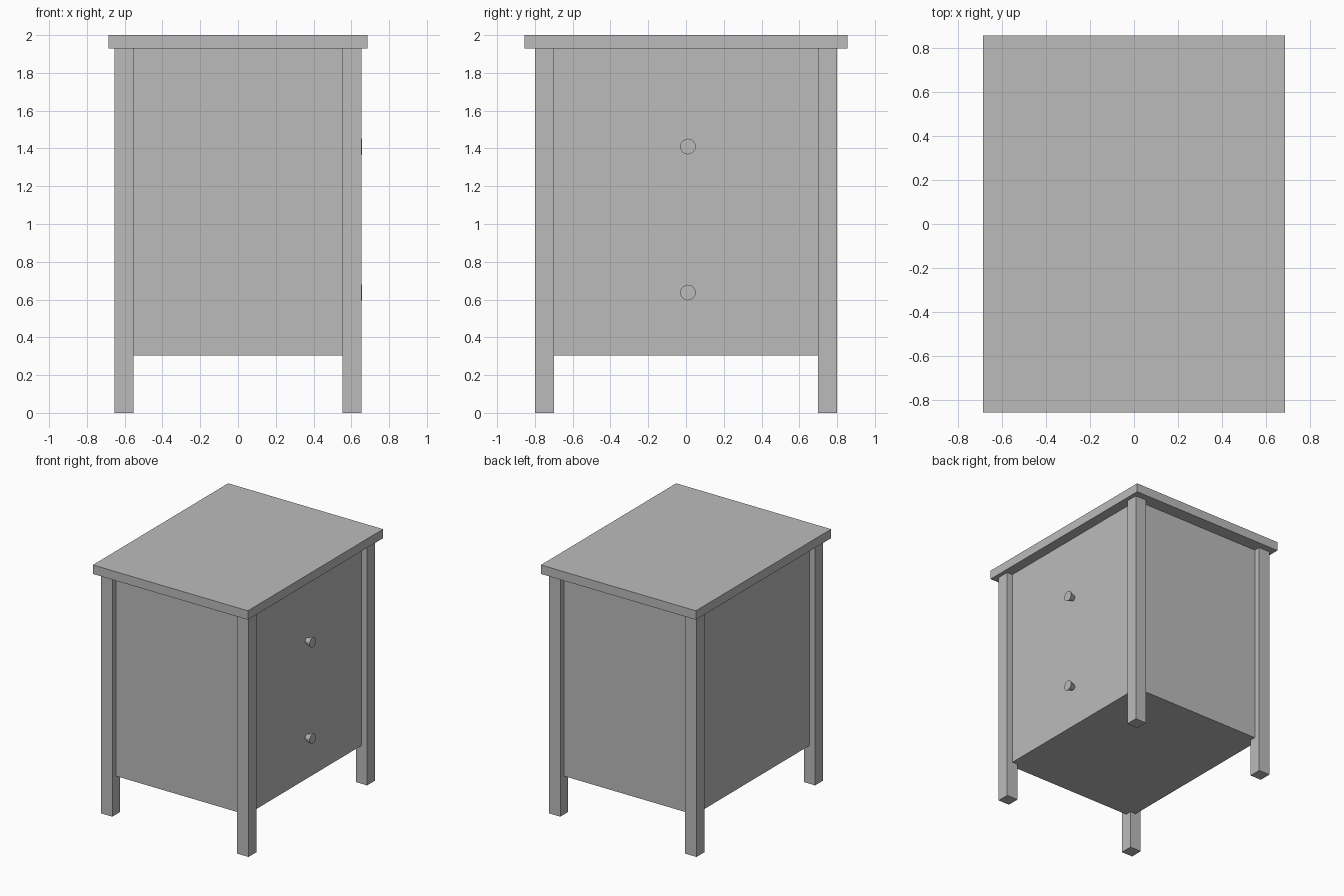
import bpy
from math import pi

cube = bpy.data.objects.get("Cube")
if cube:
    bpy.data.objects.remove(cube, do_unlink=True)

grey = bpy.data.materials.new("plain grey")
grey.use_nodes = True
color = (0.5, 0.5, 0.5, 1)
grey.diffuse_color = color
grey.node_tree.nodes["Principled BSDF"].inputs["Base Color"].default_value = color


def finish(name):
    obj = bpy.context.object
    obj.name = name
    obj.data.materials.append(grey)
    return obj


def box(name, low, high):
    """Box spanning two opposite corners."""
    centre = [(a + b) / 2 for a, b in zip(low, high)]
    bpy.ops.mesh.primitive_cube_add(size=1, location=centre)
    obj = finish(name)
    obj.scale = [b - a for a, b in zip(low, high)]
    bpy.ops.object.transform_apply(location=False, rotation=False, scale=True)
    return obj


TOP_UNDERSIDE = 1.928
LEG = 0.1
LEG_X, LEG_Y = 0.653, 0.8   # outer faces of the legs
INSET = 0.05                # panels sit back from the legs
BODY_X, BODY_Y = LEG_X - INSET, LEG_Y - INSET

# Overhanging top and cabinet body
box("table_top", (-0.686, -0.855, TOP_UNDERSIDE), (0.686, 0.855, 2))
box("cabinet_body", (-BODY_X, -BODY_Y, 0.305), (BODY_X, BODY_Y, TOP_UNDERSIDE))

# Four square corner legs
for sx, side in ((-1, "right"), (1, "left")):
    for sy, end in ((-1, "front"), (1, "back")):
        x, y = sx * (LEG_X - LEG / 2), sy * (LEG_Y - LEG / 2)
        box(f"{end}_{side}_leg", (x - LEG / 2, y - LEG / 2, 0),
            (x + LEG / 2, y + LEG / 2, TOP_UNDERSIDE))

# Flared ten-sided knobs, narrow end against the panel
KNOB_TIP = 0.656
for name, z in (("upper_knob", 1.41), ("lower_knob", 0.637)):
    bpy.ops.mesh.primitive_cone_add(
        vertices=10, radius1=0.022, radius2=0.042, depth=KNOB_TIP - BODY_X,
        location=((KNOB_TIP + BODY_X) / 2, 0.01, z), rotation=(pi / 2, 0, pi / 2))
    finish(name)
